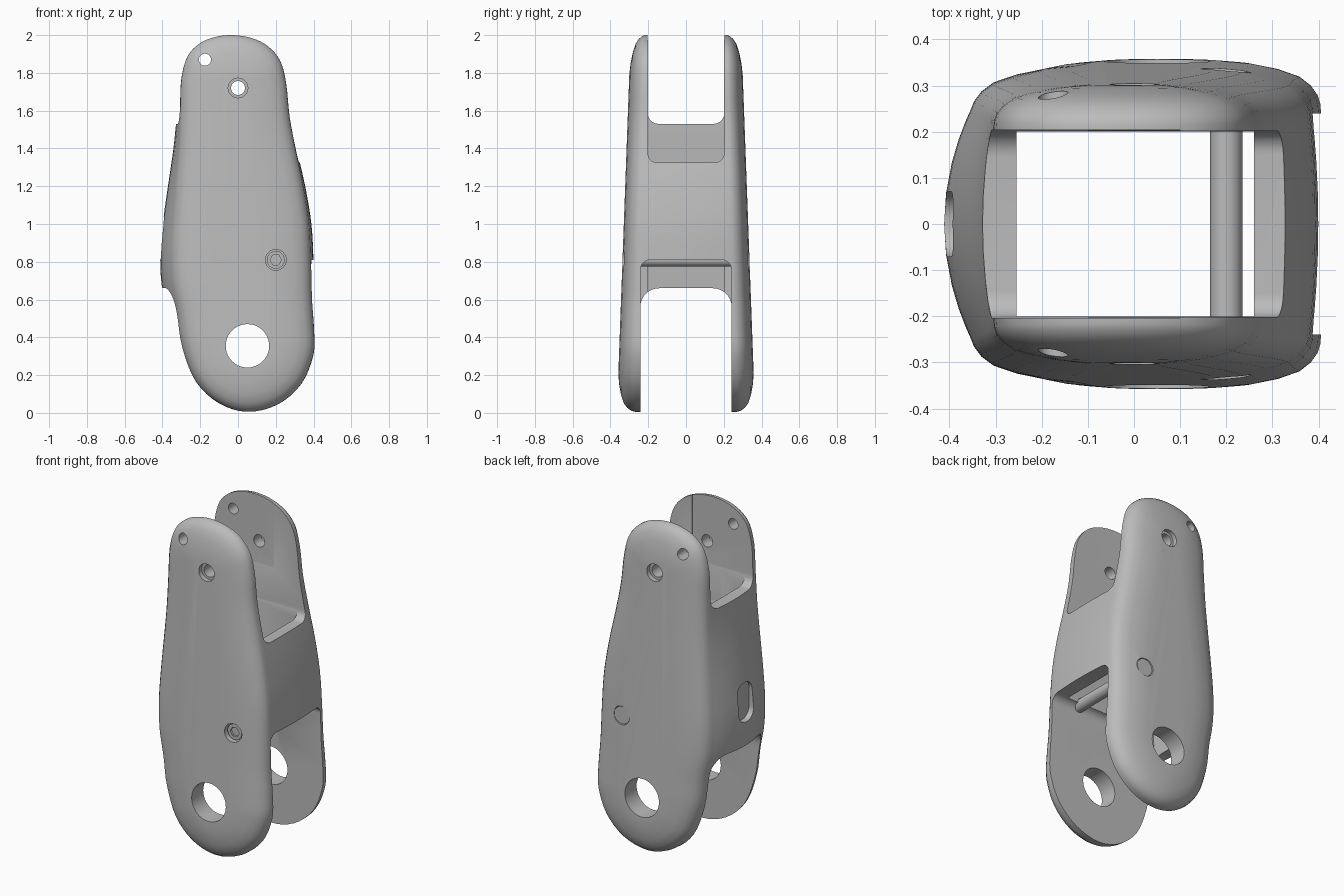
import bpy, bmesh, math
from mathutils import Vector

cube = bpy.data.objects.get("Cube")
if cube:
    bpy.data.objects.remove(cube)

grey = bpy.data.materials.new("plain_grey")
grey.use_nodes = True
COLOUR = (0.5, 0.5, 0.5, 1)
grey.diffuse_color = COLOUR
grey.node_tree.nodes["Principled BSDF"].inputs["Base Color"].default_value = COLOUR


def add_object(name, bm):
    bmesh.ops.recalc_face_normals(bm, faces=bm.faces)
    mesh = bpy.data.meshes.new(name)
    bm.to_mesh(mesh)
    bm.free()
    mesh.materials.append(grey)
    ob = bpy.data.objects.new(name, mesh)
    bpy.context.collection.objects.link(ob)
    return ob


def loft(name, rings):
    """Skin a stack of equal rings and cap both ends."""
    bm = bmesh.new()
    rows = [[bm.verts.new(p) for p in ring] for ring in rings]
    n = len(rows[0])
    for a, b in zip(rows, rows[1:]):
        for i in range(n):
            j = (i + 1) % n
            bm.faces.new((a[i], a[j], b[j], b[i]))
    bm.faces.new(rows[0])
    bm.faces.new(rows[-1])
    return add_object(name, bm)


def prism(name, pts, axis, lo, hi):
    """Extrude a (side, z) profile along x or y."""
    place = (lambda t, u, v: (t, u, v)) if axis == "x" else (lambda t, u, v: (u, t, v))
    return loft(name, [[place(t, u, v) for u, v in pts] for t in (lo, hi)])


def circle(cx, cz, r, n=40):
    return [(cx + r * math.cos(2 * math.pi * i / n), cz + r * math.sin(2 * math.pi * i / n))
            for i in range(n)]


def rounded_rect(half, z0, z1, r, n=8):
    pts = []
    corners = ((half - r, z1 - r), (r - half, z1 - r), (r - half, z0 + r), (half - r, z0 + r))
    for k, (cx, cz) in enumerate(corners):
        for i in range(n + 1):
            a = math.pi / 2 * (k + i / n)
            pts.append((cx + r * math.cos(a), cz + r * math.sin(a)))
    return pts


def closed_spline(pts, steps=4):
    out, n = [], len(pts)
    for i in range(n):
        a, b, c, d = (Vector(pts[(i + k) % n]) for k in (-1, 0, 1, 2))
        for s in range(steps):
            t = s / steps
            out.append(0.5 * (2 * b + (c - a) * t + (2 * a - 5 * b + 4 * c - d) * t ** 2
                              + (3 * b - a - 3 * c + d) * t ** 3))
    return out


def cut(target, cutter):
    cutter.hide_render = True
    mod = target.modifiers.new("cut", "BOOLEAN")
    mod.operation = "DIFFERENCE"
    mod.solver = "EXACT"
    mod.object = cutter
    bpy.context.view_layer.objects.active = target
    bpy.ops.object.modifier_apply(modifier=mod.name)
    bpy.data.objects.remove(cutter)


# Front outline of the link, clockwise from the top
outline = closed_spline([
    (-0.03, 2.0), (0.07, 1.985), (0.16, 1.94), (0.225, 1.86), (0.255, 1.74), (0.272, 1.57),
    (0.305, 1.39), (0.345, 1.2), (0.375, 1.0), (0.385, 0.8), (0.39, 0.6), (0.4, 0.45),
    (0.398, 0.31), (0.335, 0.155), (0.21, 0.045), (0.05, 0.006), (-0.1, 0.053),
    (-0.22, 0.17), (-0.288, 0.35), (-0.315, 0.52), (-0.345, 0.68), (-0.352, 0.85),
    (-0.342, 1.03), (-0.328, 1.2), (-0.312, 1.4), (-0.304, 1.6), (-0.298, 1.77),
    (-0.265, 1.89), (-0.2, 1.957), (-0.12, 1.99)])


def body_ring(f, inset):
    """Outline drawn in towards the spine, with the end walls bulging out mid-depth."""
    ring = []
    for p in outline:
        z = min(max(p.y, 0.4), 1.7)
        out = p - Vector((0.06 - 0.045 * z, z))
        d = out.normalized()
        bulge = 0.06 if d.x < 0 else 0.015
        bulge *= abs(d.x) * math.exp(-0.5 * ((p.y - 0.75) / 0.55) ** 2)
        q = p + d * (bulge * max(0, 1 - (f / 0.75) ** 2) - inset)
        ring.append((q.x, f * (0.366 - 0.0367 * q.y), q.y))
    return ring


half = [(0.2, 0), (0.4, 0), (0.55, 0), (0.66, 0), (0.74, 0), (0.79, 0.005), (0.85, 0.02),
        (0.905, 0.045), (0.95, 0.09), (0.985, 0.15), (1, 0.21)]
profile = [(-f, d) for f, d in reversed(half)] + [(0, 0)] + half
body = loft("link_body", [body_ring(f, d) for f, d in profile])

# Hollow interior
cut(body, prism("cavity", [(-0.325, 0.55), (-0.255, 1.48), (-0.255, 1.75), (0.26, 1.75),
                           (0.26, 1.32), (0.31, 0.78), (0.31, 0.55)], "y", -0.2, 0.2))

# Open fork slots at the top and bottom of each end wall
cut(body, prism("slot", rounded_rect(0.202, 1.325, 2.3, 0.05), "x", -0.1, 0.7))
cut(body, prism("slot", rounded_rect(0.204, 1.53, 2.3, 0.06), "x", -0.7, 0.1))
cut(body, prism("slot", rounded_rect(0.24, -0.4, 0.81, 0.05), "x", -0.1, 0.7))
cut(body, prism("slot", rounded_rect(0.242, -0.4, 0.66, 0.1), "x", -0.7, 0.1))

# Shallow pill recess in the end wall
cut(body, prism("recess", rounded_rect(0.07, 0.81, 1.04, 0.06), "x", -0.6, -0.375))

# Axle, bolt and small pin holes
for x, z, r in ((0.05, 0.355, 0.115), (-0.175, 1.87, 0.032), (0, 1.72, 0.037), (0.2, 0.81, 0.036)):
    cut(body, prism("hole", circle(x, z, r), "y", -0.6, 0.6))
for side in (-1, 1):
    cut(body, prism("counterbore", circle(0, 1.72, 0.052), "y", side * 0.275, side * 0.6))
    cut(body, prism("counterbore", circle(0.2, 0.81, 0.055), "y", side * 0.29, side * 0.6))

# Cross pin with a socket head in front and a flush cap behind
pin = prism("cross_pin", circle(0.2, 0.81, 0.035), "y", -0.295, 0.295)
head = prism("pin_socket_head", circle(0.2, 0.81, 0.047), "y", -0.318, -0.29)
cut(head, prism("hex_socket", circle(0.2, 0.81, 0.03, 6), "y", -0.4, -0.305))
cap = prism("pin_end_cap", circle(0.2, 0.81, 0.052), "y", 0.29, 0.33)

for ob in (body, pin, head, cap):
    bpy.ops.object.select_all(action="DESELECT")
    ob.select_set(True)
    bpy.context.view_layer.objects.active = ob
    bpy.ops.object.shade_smooth_by_angle(angle=math.radians(35))
